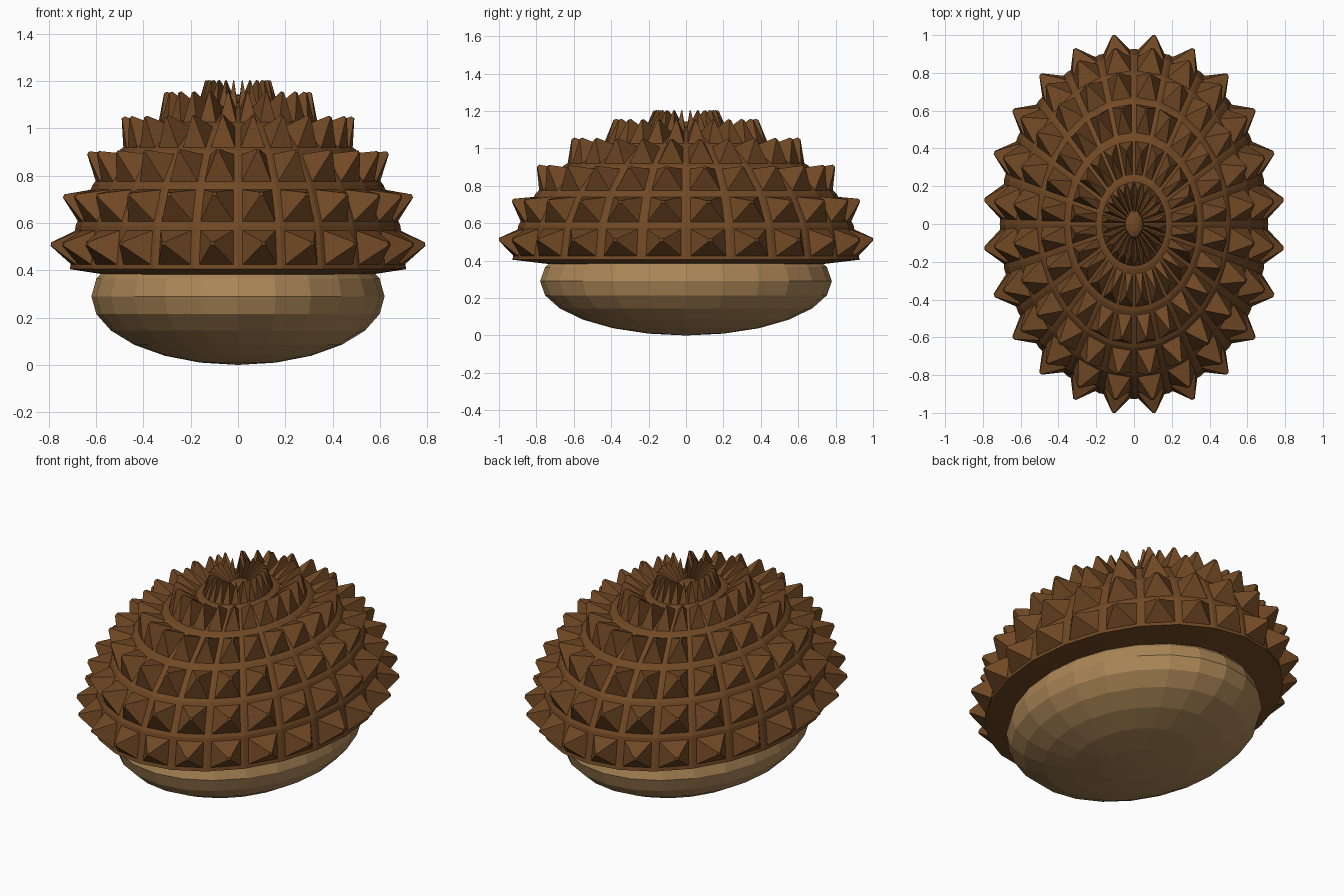
import bpy, bmesh, math
from mathutils import Vector

if "Cube" in bpy.data.objects:
    bpy.data.objects.remove(bpy.data.objects["Cube"])

SEG = 24        # segments round the acorn
ROWS = 6        # spike rows from rim to crown


def material(name, rgb):
    m = bpy.data.materials.new(name)
    m.diffuse_color = (*rgb, 1)
    m.use_nodes = True
    m.node_tree.nodes["Principled BSDF"].inputs["Base Color"].default_value = m.diffuse_color
    return m


def finish(name, bm, mat):
    me = bpy.data.meshes.new(name)
    bm.to_mesh(me)
    bm.free()
    me.materials.append(mat)
    ob = bpy.data.objects.new(name, me)
    bpy.context.collection.objects.link(ob)
    return ob


def ellipsoid(name, radii, z, seg, rings, mat):
    bm = bmesh.new()
    bmesh.ops.create_uvsphere(bm, u_segments=seg, v_segments=rings, radius=1)
    for v in bm.verts:
        v.co = Vector((v.co.x * radii[0], v.co.y * radii[1], v.co.z * radii[2] + z))
    return finish(name, bm, mat)


cap_brown = material("cap brown", (0.165, 0.066, 0.018))
nut_tan = material("nut tan", (0.41, 0.24, 0.095))

# smooth nut
ellipsoid("nut", (0.62, 0.78, 0.29), 0.29, SEG, 12, nut_tan)

# spiky cap: half ellipsoid
RX, RY, RZ, Z0 = 0.711, 0.928, 0.71, 0.405
bm = bmesh.new()
rings = []
for r in range(ROWS):
    lat = math.radians(90 / ROWS * r)
    rings.append([bm.verts.new((RX * math.cos(lat) * math.cos(math.tau * i / SEG),
                                RY * math.cos(lat) * math.sin(math.tau * i / SEG),
                                Z0 + RZ * math.sin(lat))) for i in range(SEG)])
pole = bm.verts.new((0, 0, Z0 + RZ))
faces = []
for r in range(ROWS):
    for i in range(SEG):
        j = (i + 1) % SEG
        if r < ROWS - 1:
            vs = (rings[r][i], rings[r][j], rings[r + 1][j], rings[r + 1][i])
        else:
            vs = (rings[r][i], rings[r][j], pole)
        faces.append(bm.faces.new(vs))
bm.normal_update()

# each face: narrow border, then a pyramid spike with a slightly blunt tip
for f in faces:
    vs = list(f.verts)
    c = f.calc_center_median()
    n = f.normal.copy()
    n_v = len(vs)
    base = [bm.verts.new(c + (v.co - c) * 0.78) for v in vs]
    tip = [bm.verts.new(c + (v.co - c) * 0.08 + n * 0.105) for v in vs]
    bm.faces.remove(f)
    for a, b in ((vs, base), (base, tip)):
        for k in range(n_v):
            m = (k + 1) % n_v
            bm.faces.new((a[k], a[m], b[m], b[k]))
    bm.faces.new(tip)

# underside rim reaching in to the nut
inner = [bm.verts.new((v.co.x * 0.80, v.co.y * 0.80, Z0 - 0.022)) for v in rings[0]]
for i in range(SEG):
    j = (i + 1) % SEG
    bm.faces.new((rings[0][j], rings[0][i], inner[i], inner[j]))
finish("spiky_cap", bm, cap_brown)

# small stem bud in the middle of the crown
ellipsoid("stem_bud", (0.05, 0.08, 0.03), Z0 + RZ, 12, 6, cap_brown)
